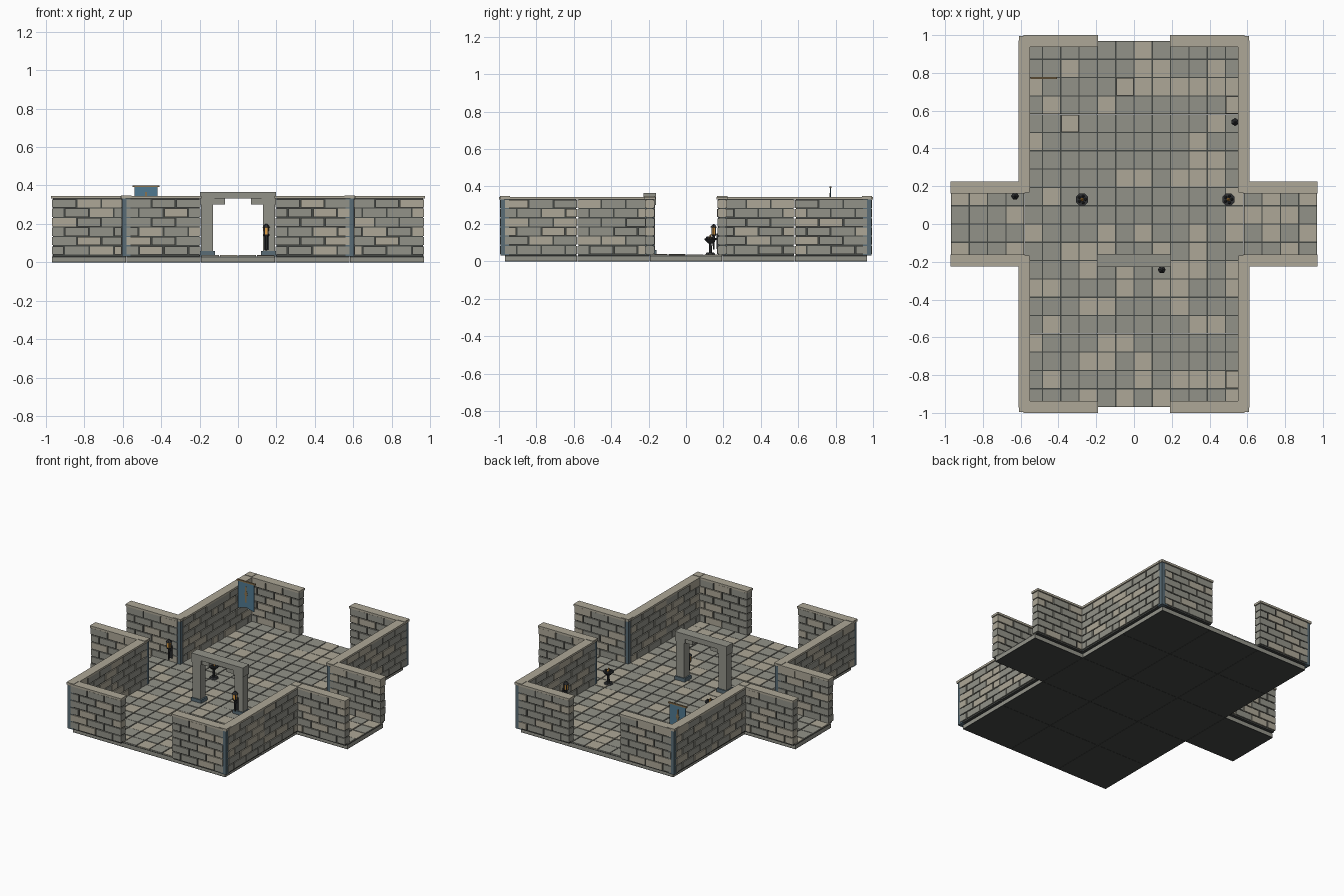
import bpy, bmesh, math, random
from mathutils import Matrix, Vector

if "Cube" in bpy.data.objects:
    bpy.data.objects.remove(bpy.data.objects["Cube"])

random.seed(4)
M = 0.3875          # floor module
H = M / 2
FLOOR = 0.036       # top of paving
WTOP = 0.331        # top of brickwork


def mat(name, r, g, b):
    m = bpy.data.materials.new(name)
    m.diffuse_color = (r, g, b, 1)
    m.use_nodes = True
    m.node_tree.nodes["Principled BSDF"].inputs["Base Color"].default_value = m.diffuse_color
    return m


TAN = mat("tan_stone", 0.42, 0.39, 0.31)
GREY = mat("grey_stone", 0.29, 0.29, 0.25)
MORTAR = mat("mortar", 0.06, 0.065, 0.06)
SLATE = mat("slate", 0.10, 0.15, 0.18)
IRON = mat("iron", 0.03, 0.032, 0.035)
GLOW = mat("glow", 0.8, 0.38, 0.07)
BLUE = mat("blue_cloth", 0.08, 0.19, 0.28)
WOOD = mat("wood", 0.25, 0.17, 0.08)


class Part:
    """Collects simple solids into one named object."""

    def __init__(self, name, mats):
        self.name, self.mats, self.bm = name, mats, bmesh.new()

    def paint(self, verts, i):
        for f in {f for v in verts for f in v.link_faces}:
            f.material_index = i

    def box(self, x0, x1, y0, y1, z0, z1, i=0):
        m = Matrix.Translation(((x0 + x1) / 2, (y0 + y1) / 2, (z0 + z1) / 2))
        m = m @ Matrix.Diagonal((x1 - x0, y1 - y0, z1 - z0, 1))
        self.paint(bmesh.ops.create_cube(self.bm, size=1, matrix=m)["verts"], i)

    def cone(self, x, y, z0, z1, r0, r1, n=8, i=0):
        m = Matrix.Translation((x, y, (z0 + z1) / 2)) @ Matrix.Rotation(math.pi / n, 4, 'Z')
        g = bmesh.ops.create_cone(self.bm, cap_ends=True, segments=n, radius1=r0,
                                  radius2=r1, depth=z1 - z0, matrix=m)
        self.paint(g["verts"], i)

    def done(self, place=Matrix()):
        me = bpy.data.meshes.new(self.name)
        self.bm.to_mesh(me)
        self.bm.free()
        for m in self.mats:
            me.materials.append(m)
        ob = bpy.data.objects.new(self.name, me)
        ob.matrix_world = place
        bpy.context.collection.objects.link(ob)
        return ob


# Floor modules: base plate, kerb block and 4 x 4 paving stones
modules = [(i, j) for i in (-1, 0, 1) for j in range(-2, 3)] + [(-2, 0), (2, 0)]
for i, j in modules:
    p = Part("floor_module", [GREY, TAN, MORTAR])
    cx, cy, s = i * M, j * M, H - 0.0008
    p.box(cx - s, cx + s, cy - s, cy + s, 0, 0.004, 2)
    p.box(cx - s, cx + s, cy - s, cy + s, 0.004, 0.026, 0)
    p.box(cx - s, cx + s, cy - s, cy + s, 0.026, 0.030, 2)
    q = M / 4
    for a in range(4):
        for b in range(4):
            x, y = cx - H + a * q, cy - H + b * q
            g = 0.003
            p.box(x + g, x + q - g, y + g, y + q - g, 0.030,
                  FLOOR + random.uniform(-0.001, 0.002), random.choice((0, 0, 1)))
    p.done()


# One wall module along local x: mortar core, six courses, capstone
def wall(x, y, along_y):
    p = Part("wall_module", [GREY, TAN, MORTAR])
    p.box(-H + 0.006, H - 0.006, -0.018, 0.018, 0.03, WTOP, 2)
    n, z0 = 6, 0.037
    h, w = (WTOP - z0) / n, M / 3
    for r in range(n):
        cuts = [0, w, 2 * w, M] if r % 2 else [0, w / 2, 1.5 * w, 2.5 * w, M]
        for a, b in zip(cuts, cuts[1:]):
            t = random.uniform(0.024, 0.027)
            g = 0.004
            p.box(a - H + (g if a else 0.001), b - H - (g if b < M else 0.001), -t, t,
                  z0 + r * h + 0.003, z0 + (r + 1) * h - 0.003, random.choice((0, 0, 1)))
    p.box(-H - 0.003, H + 0.003, -0.031, 0.031, WTOP, 0.345, 1)
    rot = Matrix.Rotation(math.pi / 2 if along_y else 0, 4, 'Z')
    p.done(Matrix.Translation((x, y, 0)) @ rot)


for sx in (-1, 1):
    for sy in (-1, 1):
        wall(sx * 1.5 * M, sy * M, True)       # room sides
        wall(sx * 1.5 * M, sy * 2 * M, True)
        wall(sx * M, sy * 2.5 * M, False)      # room ends
        wall(sx * 2 * M, sy * H, False)        # side passages
        # Corner posts where the walls turn
        for yy in (H, 2.5 * M):
            p = Part("corner_post", [SLATE, TAN])
            x, y = sx * 1.5 * M, sy * yy
            p.box(x - .022, x + .022, y - .022, y + .022, 0.03, WTOP, 0)
            p.box(x - .027, x + .027, y - .027, y + .027, WTOP, 0.348, 1)
            p.done()

# Freestanding doorway
p = Part("doorway", [GREY, TAN, SLATE])
y = -H
p.box(-0.197, 0.197, y - 0.034, y + 0.034, 0.331, 0.366, 0)
for s in (-1, 1):
    for a, b, d, z0, z1, i in ((.130, .192, .028, .03, .331, 0),
                               (.120, .197, .035, .03, .060, 2),
                               (.122, .197, .033, .302, .331, 0),
                               (.068, .130, .026, .302, .331, 0)):
        p.box(min(s * a, s * b), max(s * a, s * b), y - d, y + d, z0, z1, i)
p.done()


# Wall lantern, back plate at local y = 0, reaching toward -y
def lantern(x, y, ang):
    p = Part("wall_lantern", [IRON, GLOW])
    p.box(-.013, .013, -.006, .004, .065, .150)
    p.box(-.005, .005, -.024, 0, .115, .125)
    p.cone(0, -.020, .062, .138, .005, .008, 6)
    p.cone(0, -.020, .136, .144, .012, .018, 6)
    p.cone(0, -.020, .144, .182, .012, .014, 6, 1)
    for k in range(4):
        a = math.pi / 4 + k * math.pi / 2
        dx, dy = .0135 * math.cos(a), .0135 * math.sin(a) - .020
        p.box(dx - .002, dx + .002, dy - .002, dy + .002, .142, .184)
    p.cone(0, -.020, .182, .200, .021, .004, 6)
    p.done(Matrix.Translation((x, y, 0)) @ Matrix.Rotation(ang, 4, 'Z'))


lantern(0.147, -0.222, 0)
lantern(0.555, 0.54, -math.pi / 2)
lantern(-0.63, 0.168, 0)

# Braziers with coals and flames
for x in (-0.275, 0.5):
    y = 0.13
    p = Part("brazier", [IRON, GLOW])
    p.cone(x, y, .035, .046, .030, .022)
    p.cone(x, y, .046, .100, .009, .008)
    p.cone(x, y, .096, .116, .014, .034)
    p.cone(x, y, .116, .122, .035, .035)
    for k in range(5):
        a = k * math.tau / 5
        p.cone(x + .018 * math.cos(a), y + .018 * math.sin(a), .120, .134, .009, .003, 5, 0)
    p.cone(x, y, .120, .146, .011, .001, 5, 1)
    p.done()

# Hanging banner with swallow-tail hem, rod and diamond emblem
bx, by = -0.478, 0.772
p = Part("banner", [BLUE])
outline = [(-.060, .393), (-.060, .205), (0, .222), (.060, .205), (.060, .393)]
f = p.bm.faces.new([p.bm.verts.new((bx + u, by - .002, v)) for u, v in outline])
g = bmesh.ops.extrude_face_region(p.bm, geom=[f])["geom"]
bmesh.ops.translate(p.bm, vec=Vector((0, .004, 0)),
                    verts=[v for v in g if isinstance(v, bmesh.types.BMVert)])
bmesh.ops.recalc_face_normals(p.bm, faces=p.bm.faces)
p.done()
p = Part("banner_rod", [WOOD])
p.box(bx - .070, bx + .070, by - .005, by + .005, .391, .401)
p.done()
p = Part("banner_emblem", [WOOD])
p.box(bx - .005, bx + .005, by - .004, by + .004, .255, .365)
p.cone(bx, by, .290, .315, .003, .018, 4)
p.cone(bx, by, .315, .340, .018, .003, 4)
for v in p.bm.verts:
    v.co.y = by + max(-.004, min(.004, v.co.y - by))
p.done()
